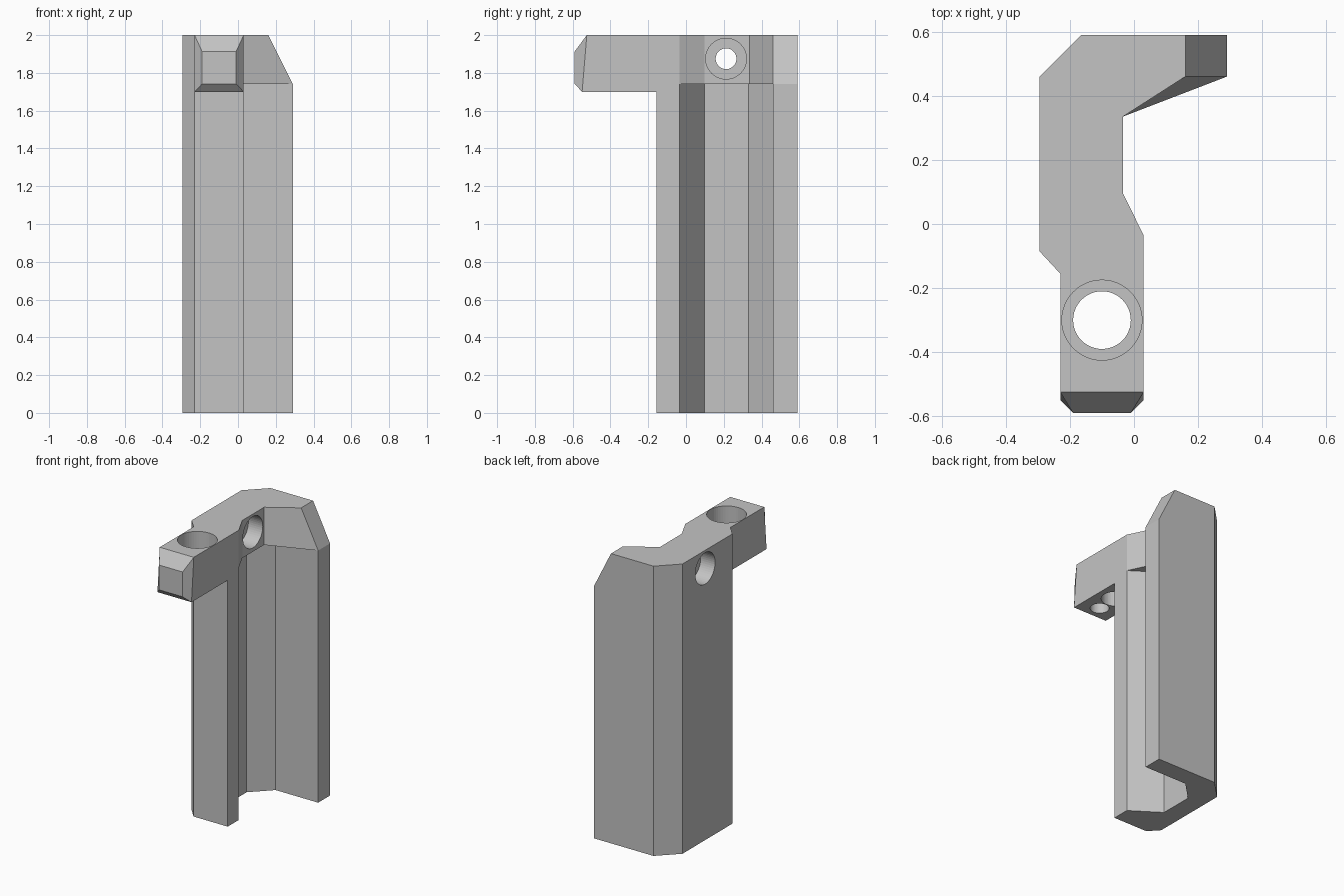
import bpy, bmesh
from math import radians
from mathutils import Vector, Matrix

cube = bpy.data.objects.get("Cube")
if cube:
    bpy.data.objects.remove(cube, do_unlink=True)

grey = bpy.data.materials.new("plain_grey")
grey.use_nodes = True
grey.diffuse_color = (0.55, 0.55, 0.55, 1)
grey.node_tree.nodes["Principled BSDF"].inputs["Base Color"].default_value = (0.55, 0.55, 0.55, 1)


def finish(name, bm):
    bmesh.ops.recalc_face_normals(bm, faces=bm.faces)
    mesh = bpy.data.meshes.new(name)
    bm.to_mesh(mesh)
    bm.free()
    mesh.materials.append(grey)
    obj = bpy.data.objects.new(name, mesh)
    bpy.context.collection.objects.link(obj)
    return obj


def loft(name, *rings):
    """Skin matching rings of points and cap both ends."""
    bm = bmesh.new()
    loops = [[bm.verts.new(p) for p in ring] for ring in rings]
    for a, b in zip(loops, loops[1:]):
        for i in range(len(a)):
            j = (i + 1) % len(a)
            bm.faces.new((a[i], a[j], b[j], b[i]))
    bm.faces.new(loops[0])
    bm.faces.new(loops[-1])
    return finish(name, bm)


def at_height(outline, z):
    return [(x, y, z) for x, y in outline]


def bore(target, name, start, end, radius):
    """Cut a round hole running from start to end."""
    start, end = Vector(start), Vector(end)
    axis = end - start
    turn = axis.to_track_quat('Z', 'Y').to_matrix().to_4x4()
    bm = bmesh.new()
    bmesh.ops.create_cone(bm, cap_ends=True, segments=48, radius1=radius, radius2=radius,
                          depth=axis.length,
                          matrix=Matrix.Translation((start + end) / 2) @ turn)
    cutter = finish(name, bm)
    cutter.hide_render = True
    cutter.hide_set(True)
    cutter.display_type = 'WIRE'
    mod = target.modifiers.new(name, 'BOOLEAN')
    mod.operation = 'DIFFERENCE'
    mod.solver = 'EXACT'
    mod.object = cutter


def shade(obj):
    bpy.ops.object.select_all(action='DESELECT')
    obj.select_set(True)
    bpy.context.view_layer.objects.active = obj
    bpy.ops.object.shade_smooth_by_angle(angle=radians(25))


COLUMN_TOP, TOP = 1.74, 2.0

# Outer side shared by the column and the head
outer = [(-0.165, 0.59), (-0.295, 0.46), (-0.295, -0.085), (-0.23, -0.155), (0.03, -0.155)]

# Hooked column
column = outer + [(0.03, -0.035), (-0.165, 0.097), (-0.165, 0.33), (-0.035, 0.46),
                  (0.29, 0.46), (0.29, 0.59)]
loft("column", at_height(column, 0), at_height(column, COLUMN_TOP))

# Thicker head with a sloped end
inner = [(0.03, -0.035), (-0.035, 0.097), (-0.035, 0.335)]
low = outer + inner + [(0.29, 0.46), (0.29, 0.59)]
high = outer + inner + [(0.16, 0.46), (0.16, 0.59)]
head = loft("head", at_height(low, COLUMN_TOP), at_height(high, TOP))

# Arm with a bevelled tip
def arm_ring(x0, x1, z0, z1, y_low, y_high):
    return [(x0, y_low, z0), (x1, y_low, z0), (x1, y_high, z1), (x0, y_high, z1)]

arm = loft("arm",
           arm_ring(-0.23, 0.03, 1.7, TOP, -0.155, -0.155),
           arm_ring(-0.23, 0.03, 1.7, TOP, -0.55, -0.525),
           arm_ring(-0.19, -0.01, 1.742, 1.913, -0.59, -0.59))

# Stepped hole and small blind hole in the arm
bore(arm, "arm_through_hole", (-0.1, -0.3, 1.6), (-0.1, -0.3, 2.1), 0.09)
bore(arm, "arm_counterbore", (-0.1, -0.3, 1.83), (-0.1, -0.3, 2.1), 0.125)
bore(arm, "arm_blind_hole", (-0.1, -0.455, 1.6), (-0.1, -0.455, 1.79), 0.06)

# Cross hole in the head, widened from both sides
bore(head, "head_through_hole", (-0.4, 0.212, 1.875), (0.1, 0.212, 1.875), 0.055)
bore(head, "head_outer_counterbore", (-0.4, 0.212, 1.875), (-0.185, 0.212, 1.875), 0.108)
bore(head, "head_inner_counterbore", (0.1, 0.212, 1.875), (-0.145, 0.212, 1.875), 0.108)

for part in (head, arm):
    shade(part)
